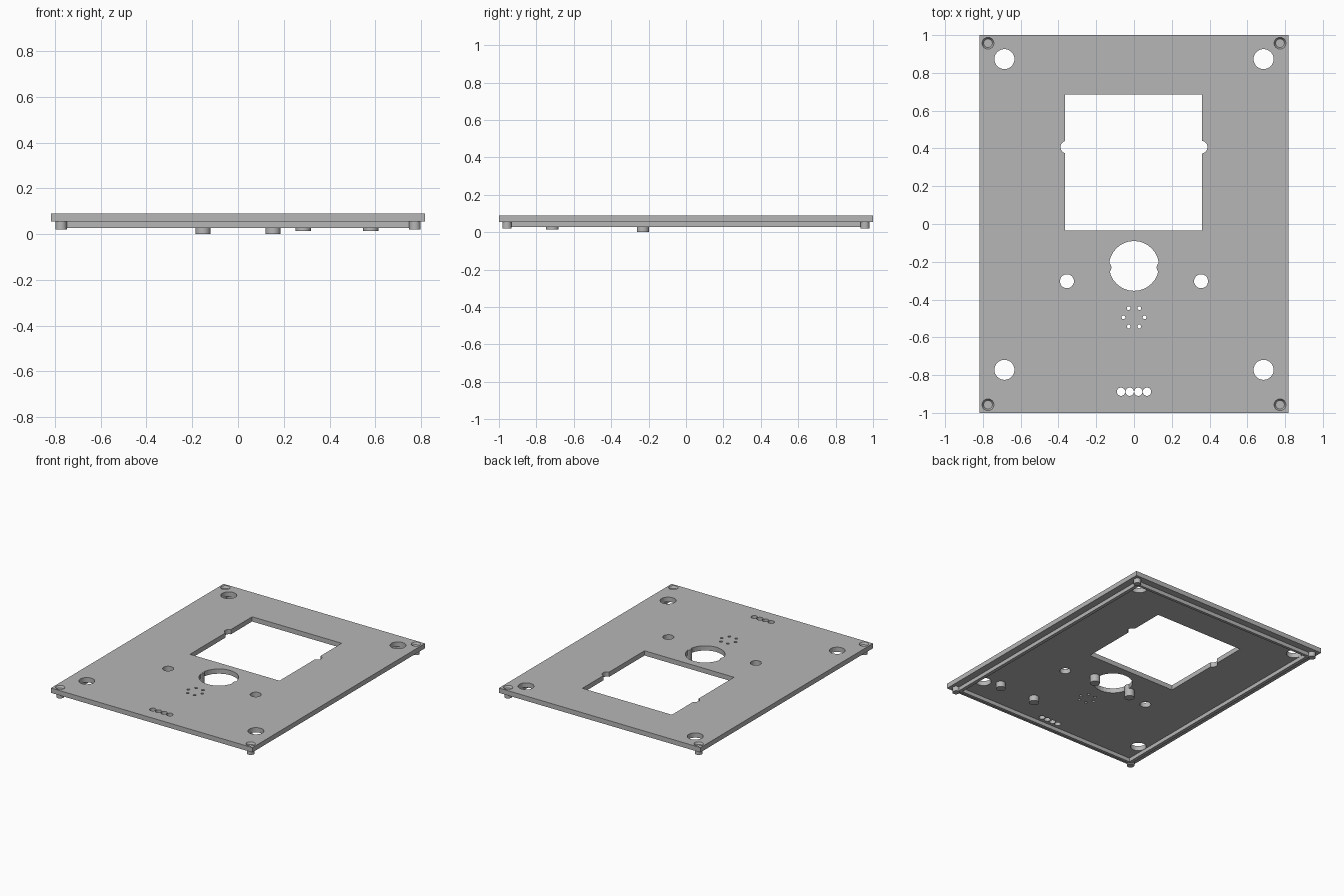
import bpy
import math

cube = bpy.data.objects.get("Cube")
if cube:
    bpy.data.objects.remove(cube, do_unlink=True)

grey = bpy.data.materials.new("plain grey")
grey.use_nodes = True
grey.diffuse_color = (0.47, 0.47, 0.47, 1)
grey.node_tree.nodes["Principled BSDF"].inputs["Base Color"].default_value = grey.diffuse_color

UNDER, TOP = 0.055, 0.09     # plate faces
RIM_LOW = 0.027


def box(name, x0, x1, y0, y1, z0, z1):
    bpy.ops.mesh.primitive_cube_add(size=1)
    ob = bpy.context.object
    ob.name = name
    ob.scale = (x1 - x0, y1 - y0, z1 - z0)
    ob.location = ((x0 + x1) / 2, (y0 + y1) / 2, (z0 + z1) / 2)
    bpy.ops.object.transform_apply(location=True, rotation=False, scale=True)
    ob.data.materials.append(grey)
    return ob


def peg(name, x, y, r, z0, z1, r_top=None):
    bpy.ops.mesh.primitive_cone_add(vertices=32, radius1=r, radius2=r_top or r,
                                    depth=z1 - z0, location=(x, y, (z0 + z1) / 2))
    ob = bpy.context.object
    ob.name = name
    ob.data.materials.append(grey)
    bpy.ops.object.shade_smooth_by_angle(angle=math.radians(30))
    return ob


def cut(target, cutter):
    mod = target.modifiers.new("cut", "BOOLEAN")
    mod.operation = "DIFFERENCE"
    mod.solver = "EXACT"
    mod.object = cutter
    bpy.context.view_layer.objects.active = target
    bpy.ops.object.modifier_apply(modifier=mod.name)
    bpy.data.objects.remove(cutter, do_unlink=True)


# Panel with the rectangular window
panel = box("panel", -0.817, 0.817, -1, 1, UNDER, TOP)
cut(panel, box("window_cutter", -0.365, 0.361, -0.035, 0.685, -0.2, 0.3))

# Round openings: centre x, centre y, radius
holes = [(0, -0.222, 0.132)]
for s in (-1, 1):
    holes += [(s * 0.686, 0.873, 0.053), (s * 0.686, -0.772, 0.053),
              (s * 0.355, -0.303, 0.037), (s * 0.355, 0.407, 0.034)]
holes += [(0.046 * (i - 1.5), -0.888, 0.022) for i in range(4)]
holes += [(0.056 * math.cos(i * math.pi / 3), -0.494 + 0.056 * math.sin(i * math.pi / 3), 0.01)
          for i in range(6)]
for x, y, r in holes:
    cut(panel, peg("hole_cutter", x, y, r, -0.2, 0.3))

# Locating rim under the panel
rim = box("locating_rim", -0.765, 0.765, -0.95, 0.95, RIM_LOW, UNDER + 0.005)
cut(rim, box("rim_cutter", -0.74, 0.74, -0.93, 0.93, -0.2, 0.3))

# Corner posts with shallow tapered recesses above
for sx, side in ((-1, "right"), (1, "left")):
    for sy, end in ((-1, "front"), (1, "back")):
        x, y = sx * 0.773, sy * 0.957
        cut(panel, peg("recess_cutter", x, y, 0.023, TOP - 0.015, TOP + 0.005, 0.034))
        peg(f"{end}_{side}_post", x, y, 0.025, 0.02, UNDER + 0.005)

# Mounting pillars beside the round opening and near the front edge
peg("right_sensor_pillar", -0.153, -0.23, 0.033, 0, TOP - 0.0005)
peg("left_sensor_pillar", 0.153, -0.23, 0.033, 0, TOP - 0.0005)
for i, x in enumerate((0.285, 0.58)):
    peg(f"board_pillar_{i + 1}", x, -0.715, 0.033, 0.014, UNDER + 0.005)

for p in panel.data.polygons:
    p.use_smooth = False
